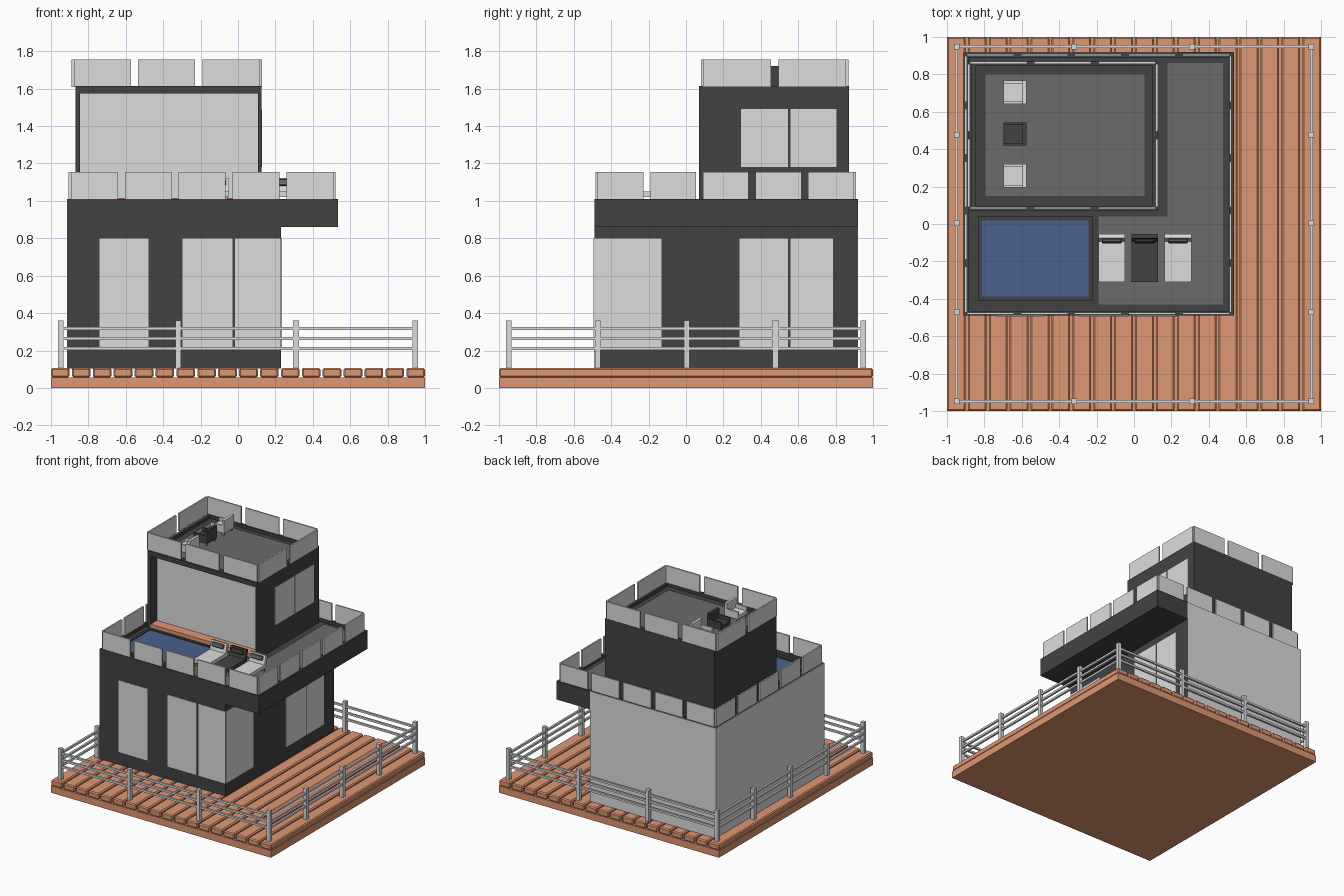
import bpy, bmesh, math
from mathutils import Matrix, Vector

if "Cube" in bpy.data.objects:
    bpy.data.objects.remove(bpy.data.objects["Cube"])


def mat(name, rgb):
    m = bpy.data.materials.new(name)
    m.diffuse_color = (*rgb, 1)
    m.use_nodes = True
    m.node_tree.nodes["Principled BSDF"].inputs["Base Color"].default_value = m.diffuse_color
    return m


LIGHT = mat("light grey", (0.72, 0.72, 0.72))
DARK = mat("charcoal", (0.055, 0.055, 0.055))
WOOD = mat("wood", (0.74, 0.31, 0.175))
FLOOR = mat("floor grey", (0.145, 0.145, 0.145))
BLUE = mat("pool blue", (0.066, 0.12, 0.27))


def boxes(name, material, spans, bevel=0):
    """One object from boxes given as (x0, x1, y0, y1, z0, z1)."""
    bm = bmesh.new()
    for x0, x1, y0, y1, z0, z1 in spans:
        m = Matrix.Translation(((x0 + x1) / 2, (y0 + y1) / 2, (z0 + z1) / 2))
        bmesh.ops.create_cube(bm, size=1, matrix=m @ Matrix.Diagonal((x1 - x0, y1 - y0, z1 - z0, 1)))
    me = bpy.data.meshes.new(name)
    bm.to_mesh(me)
    bm.free()
    me.materials.append(material)
    ob = bpy.data.objects.new(name, me)
    bpy.context.collection.objects.link(ob)
    if bevel:
        b = ob.modifiers.new("bevel", 'BEVEL')
        b.width, b.segments = bevel, 1
    return ob


def ring(x0, x1, y0, y1, z0, z1, t):
    """Four box spans forming a rectangular frame of thickness t."""
    return [(x0, x1, y0, y0 + t, z0, z1), (x0, x1, y1 - t, y1, z0, z1),
            (x0, x0 + t, y0 + t, y1 - t, z0, z1), (x1 - t, x1, y0 + t, y1 - t, z0, z1)]


def panels(x0, x1, y0, y1, z0, z1, nx, ny, gap, t=0.012):
    """Glass balustrade panels around a rectangle."""
    out = []
    wx = (x1 - x0 - 2 * t - gap * (nx - 1)) / nx
    wy = (y1 - y0 - 2 * t - gap * (ny - 1)) / ny
    for i in range(nx):
        a = x0 + t + i * (wx + gap)
        out += [(a, a + wx, y0, y0 + t, z0, z1), (a, a + wx, y1 - t, y1, z0, z1)]
    for i in range(ny):
        a = y0 + t + i * (wy + gap)
        out += [(x0, x0 + t, a, a + wy, z0, z1), (x1 - t, x1, a, a + wy, z0, z1)]
    return out


# Deck: slab and planks
boxes("deck_slab", WOOD, [(-1, 1, -1, 1, 0, 0.057)])
pitch = 2.012 / 18
boxes("deck_planks", WOOD, [(-1 + i * pitch, -1 + i * pitch + pitch - 0.012, -1, 1, 0.057, 0.106)
                            for i in range(18)], bevel=0.008)

# Deck fence: posts and three rails
R, p = 0.948, 0.015
posts = {(x, s * R) for x in (-R, -0.32, 0.31, R) for s in (-1, 1)}
posts |= {(s * R, y) for y in (-0.472, 0.003, 0.478) for s in (-1, 1)}
boxes("fence_posts", LIGHT, [(x - p, x + p, y - p, y + p, 0.105, 0.36) for x, y in sorted(posts)])
rails = []
for z in (0.212, 0.265, 0.317):
    rails += ring(-R - 0.008, R + 0.008, -R - 0.008, R + 0.008, z - 0.008, z + 0.008, 0.016)
boxes("fence_rails", LIGHT, rails)

# Ground floor with overhanging terrace
boxes("ground_floor", DARK, [(-0.911, 0.23, -0.49, 0.916, 0.105, 0.86)])
boxes("terrace_slab", DARK, [(-0.911, 0.535, -0.49, 0.916, 0.86, 0.985)])
boxes("terrace_rim", DARK, ring(-0.911, 0.535, -0.49, 0.916, 0.985, 1.01, 0.025))
boxes("back_wall_panel", LIGHT, [(-0.915, 0.23, 0.916, 0.92, 0.105, 1.009)])
boxes("overhang_back_edge", DARK, [(0.23, 0.535, 0.916, 0.92, 0.86, 1.01)])
boxes("left_wall_panel", LIGHT, [(-0.915, -0.911, -0.49, 0.916, 0.105, 1.009)])
boxes("front_windows", LIGHT, [(a, b, -0.494, -0.489, 0.21, 0.8)
                               for a, b in ((-0.74, -0.478), (-0.297, -0.03), (-0.015, 0.226))])
boxes("side_windows", LIGHT, [(0.229, 0.234, a, b, 0.21, 0.8)
                              for a, b in ((-0.488, -0.13), (0.287, 0.546), (0.558, 0.785))])
boxes("terrace_glass", LIGHT, panels(-0.905, 0.522, -0.484, 0.909, 1.008, 1.155, 5, 5, 0.036))

# Terrace floor and pool
boxes("terrace_floor", FLOOR, [(-0.19, 0.475, -0.43, 0.04, 0.985, 0.99),
                               (0.18, 0.475, 0.04, 0.86, 0.985, 0.99)])
boxes("pool_edge", DARK, ring(-0.835, -0.22, -0.41, 0.04, 0.985, 1.005, 0.022))
boxes("pool_water", BLUE, [(-0.813, -0.242, -0.388, 0.018, 0.985, 0.997)])

# Upper floor: body, side fins and roof in front of the recessed glass
boxes("upper_floor", DARK, [(-0.87, 0.125, 0.16, 0.87, 0.985, 1.59)])
boxes("upper_fins", DARK, [(-0.87, -0.845, 0.07, 0.16, 0.985, 1.59),
                           (0.108, 0.125, 0.07, 0.16, 0.985, 1.59)])
boxes("upper_canopy", DARK, [(-0.845, 0.108, 0.07, 0.16, 1.575, 1.59)])
boxes("upper_rim", DARK, ring(-0.87, 0.125, 0.07, 0.87, 1.59, 1.615, 0.025))
boxes("porch_floor", WOOD, [(-0.845, 0.108, 0.072, 0.16, 0.985, 1.015)])
boxes("upper_front_glass", LIGHT, [(-0.845, 0.108, 0.155, 0.161, 1.015, 1.575)])
boxes("upper_side_windows", LIGHT, [(0.124, 0.129, a, b, 1.18, 1.49)
                                    for a, b in ((0.295, 0.546), (0.558, 0.805))])
boxes("roof_floor", FLOOR, [(-0.795, 0.055, 0.15, 0.80, 1.59, 1.595)])
boxes("roof_glass", LIGHT, panels(-0.89, 0.128, 0.08, 0.868, 1.61, 1.755, 3, 2, 0.04))


# Sun loungers on the terrace
def lounger(x, material):
    x1, z = x + 0.143, 0.988
    boxes("lounger_legs", WOOD, [(a, a + 0.015, b, b + 0.015, z, 1.022)
                                 for a in (x + 0.008, x1 - 0.023) for b in (-0.30, -0.09)])
    boxes("lounger_seat", material, [(x, x1, -0.31, -0.07, 1.022, 1.05)])
    back = boxes("lounger_back", material, [(0, 0.143, -0.012, 0.012, 0, 0.085)])
    back.location = (x, -0.085, 1.038)
    back.rotation_euler.x = math.radians(-14)
    pillow = boxes("lounger_pillow", FLOOR if material == LIGHT else DARK,
                   [(0.018, 0.125, -0.03, -0.011, 0.04, 0.075)], bevel=0.005)
    pillow.location, pillow.rotation_euler = back.location, back.rotation_euler


for x, m in ((-0.19, LIGHT), (-0.014, DARK), (0.164, LIGHT)):
    lounger(x, m)


# Armchairs on the roof, facing left
def armchair(y, material):
    x0, x1, y1 = -0.697, -0.574, y + 0.125
    boxes("armchair_legs", WOOD, [(a, a + 0.014, b, b + 0.014, 1.592, 1.62)
                                  for a in (x0 + 0.006, x1 - 0.02) for b in (y + 0.006, y1 - 0.02)])
    boxes("armchair", material, [(x0, x1, y, y1, 1.615, 1.645),
                                 (x1 - 0.022, x1, y, y1, 1.645, 1.722),
                                 (x0, x1 - 0.022, y, y + 0.014, 1.645, 1.675),
                                 (x0, x1 - 0.022, y1 - 0.014, y1, 1.645, 1.675)])


for y, m in ((0.195, LIGHT), (0.419, DARK), (0.641, LIGHT)):
    armchair(y, m)
